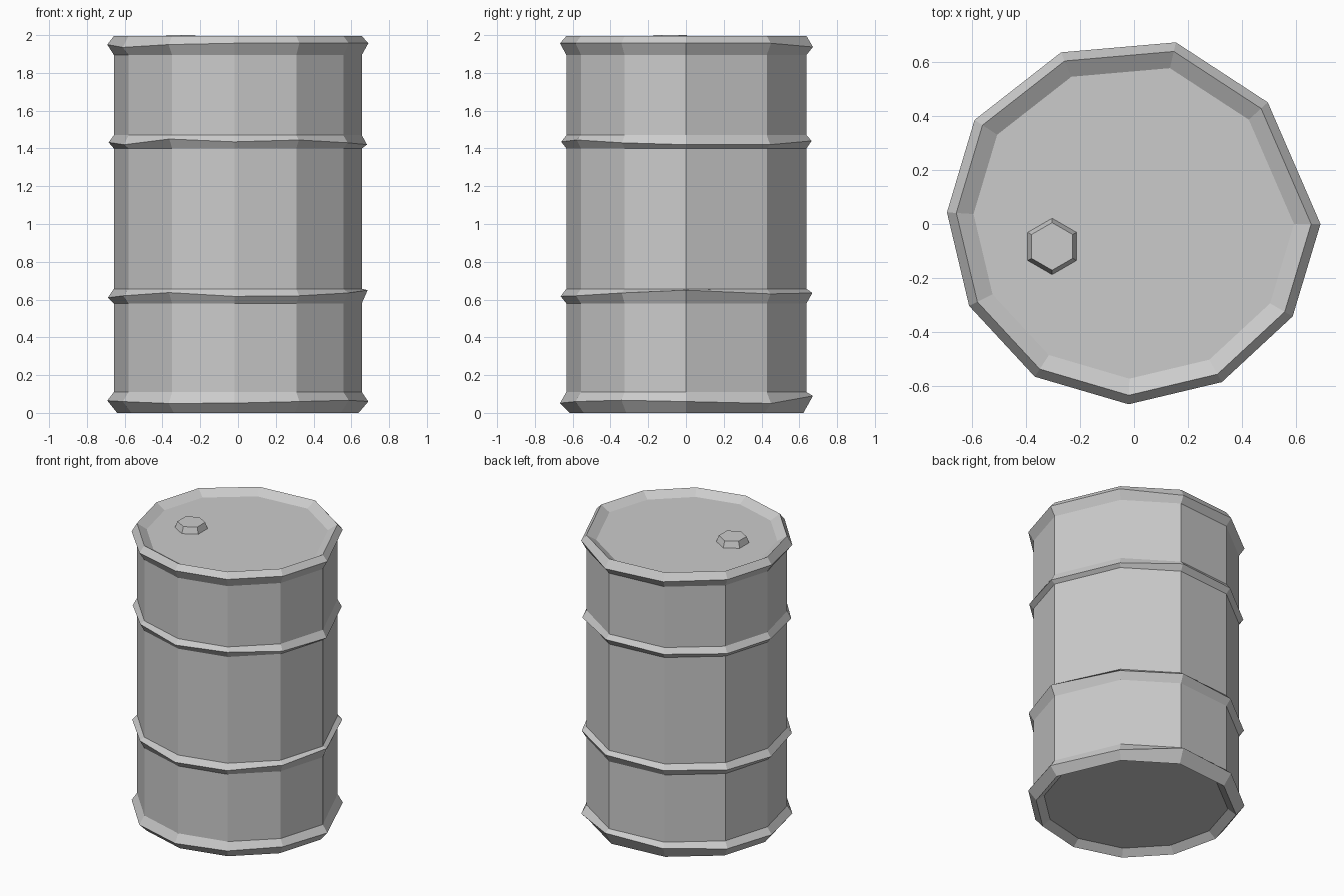
import bpy, bmesh
from math import cos, sin, pi

if "Cube" in bpy.data.objects:
    bpy.data.objects.remove(bpy.data.objects["Cube"])

# Slightly irregular 11-sided footprint of the outer rim
OUTLINE = [(0.69, 0.0), (0.495, 0.45), (0.155, 0.672), (-0.27, 0.635),
           (-0.59, 0.385), (-0.692, 0.043), (-0.61, -0.303), (-0.367, -0.565),
           (-0.02, -0.667), (0.325, -0.585), (0.587, -0.342)]

# Hand-dented heights of the four ridges, one value per side
FOOT = [.06, .05, .09, .08, .07, .065, .06, .05, .052, .06, .067]
LOW_RIB = [.65, .63, .635, .625, .62, .61, .62, .637, .617, .62, .635]
HIGH_RIB = [1.42, 1.42, 1.44, 1.435, 1.43, 1.432, 1.42, 1.45, 1.435, 1.445, 1.43]
TOP_RIM = [1.957, 1.957, 1.937, 1.945, 1.95, 1.95, 1.935, 1.95, 1.957, 1.957, 1.957]


def loft(name, outline, profile, location=(0, 0, 0)):
    """Stack scaled copies of an outline, bridge them and cap both ends."""
    bm = bmesh.new()
    n = len(outline)
    rings = []
    for scale, z in profile:
        heights = z if isinstance(z, list) else [z] * n
        rings.append([bm.verts.new((x * scale, y * scale, h))
                      for (x, y), h in zip(outline, heights)])
    for a, b in zip(rings, rings[1:]):
        for i in range(n):
            j = (i + 1) % n
            bm.faces.new((a[i], a[j], b[j], b[i]))
    bm.faces.new(rings[0][::-1])
    bm.faces.new(rings[-1])
    bmesh.ops.recalc_face_normals(bm, faces=bm.faces)
    mesh = bpy.data.meshes.new(name)
    bm.to_mesh(mesh)
    bm.free()
    obj = bpy.data.objects.new(name, mesh)
    obj.location = location
    bpy.context.collection.objects.link(obj)
    return obj


# Drum shell: recessed floor, foot rim, two ribs, top rim, recessed lid
BODY = 0.95
loft("drum_body", OUTLINE, [
    (0.85, 0.04), (0.925, 0.0), (1.0, FOOT), (BODY, 0.11),
    (BODY, 0.58), (0.995, LOW_RIB), (BODY, 0.657),
    (BODY, 1.40), (0.99, HIGH_RIB), (BODY, 1.47),
    (BODY, 1.895), (1.0, TOP_RIM), (BODY, 1.995), (0.858, 1.957)])

# Hexagonal bung cap on the lid
hexagon = [(cos(pi / 6 + i * pi / 3), sin(pi / 6 + i * pi / 3)) for i in range(6)]
loft("bung_cap", hexagon, [(0.105, 0), (0.088, 0.045)], (-0.303, -0.083, 1.955))
